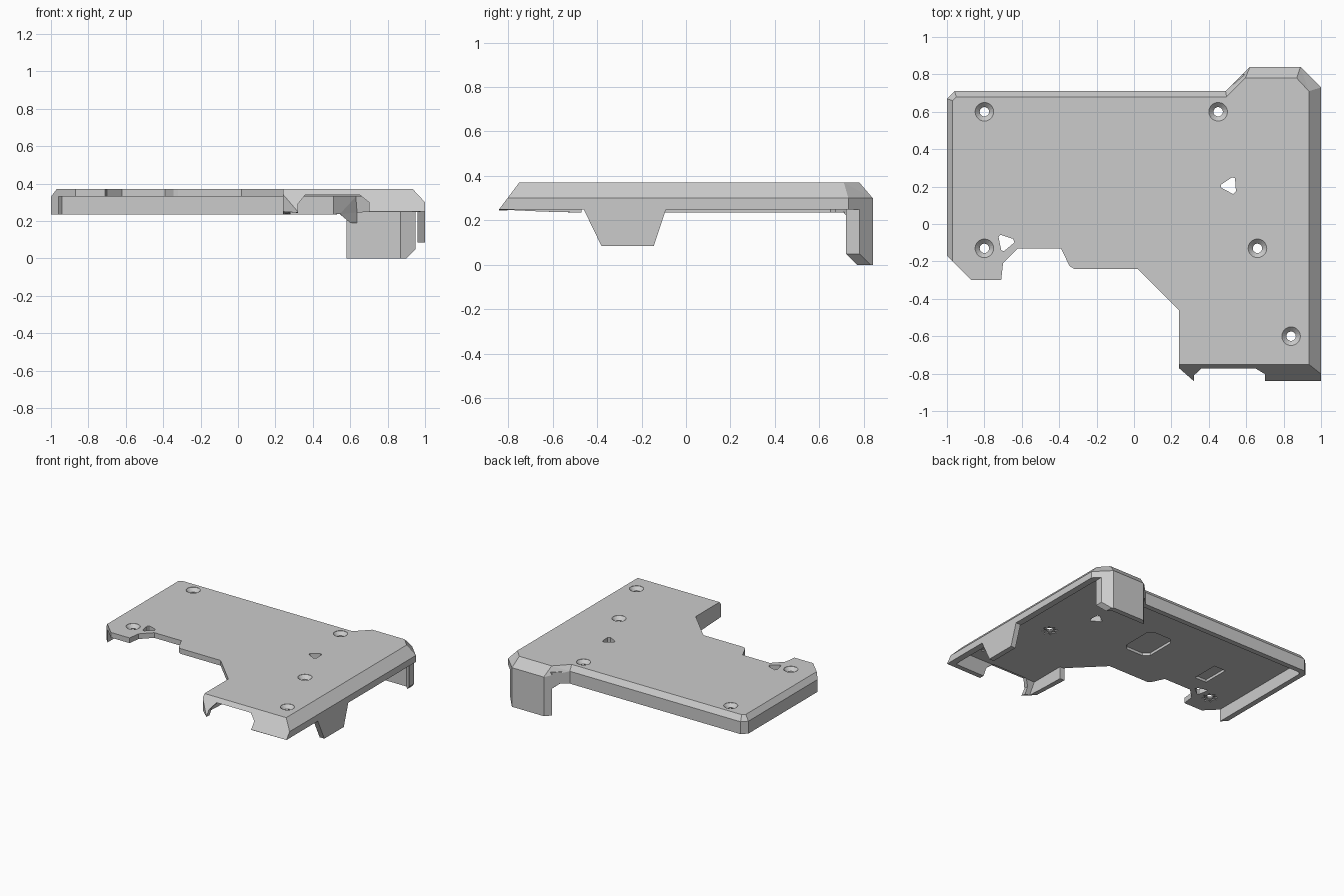
import bpy, bmesh, math
from mathutils import Vector, Matrix

cube = bpy.data.objects.get("Cube")
if cube:
    bpy.data.objects.remove(cube, do_unlink=True)

grey = bpy.data.materials.new("plain grey")
grey.use_nodes = True
grey.diffuse_color = (0.6, 0.6, 0.6, 1)
grey.node_tree.nodes["Principled BSDF"].inputs["Base Color"].default_value = (0.6, 0.6, 0.6, 1)


def finish(bm, name):
    bmesh.ops.recalc_face_normals(bm, faces=bm.faces)
    mesh = bpy.data.meshes.new(name)
    bm.to_mesh(mesh)
    bm.free()
    mesh.materials.append(grey)
    obj = bpy.data.objects.new(name, mesh)
    bpy.context.collection.objects.link(obj)
    return obj


def loft(rings):
    """Closed solid through rings with equal point counts."""
    bm = bmesh.new()
    vs = [[bm.verts.new(p) for p in ring] for ring in rings]
    n = len(vs[0])
    for a, b in zip(vs, vs[1:]):
        for i in range(n):
            j = (i + 1) % n
            bm.faces.new((a[i], a[j], b[j], b[i]))
    bm.faces.new(vs[0][::-1])
    bm.faces.new(vs[-1])
    bm.normal_update()
    bmesh.ops.recalc_face_normals(bm, faces=bm.faces)
    bmesh.ops.triangulate(bm, faces=bm.faces[:])
    return bm


def prism(plan, z0, z1):
    return loft([[(x, y, z) for x, y in plan] for z in (z0, z1)])


def slice_off(bm, point, normal):
    """Remove everything on the normal side of a plane and cap it."""
    res = bmesh.ops.bisect_plane(bm, geom=bm.verts[:] + bm.edges[:] + bm.faces[:],
                                 plane_co=point, plane_no=normal, clear_outer=True)
    edges = [e for e in res["geom_cut"] if isinstance(e, bmesh.types.BMEdge)]
    bmesh.ops.holes_fill(bm, edges=edges)


def cut(target, bm, name):
    cutter = finish(bm, name)
    cutter.hide_render = True
    mod = target.modifiers.new(name, "BOOLEAN")
    mod.operation, mod.solver, mod.object = "DIFFERENCE", "EXACT", cutter
    bpy.context.view_layer.objects.active = target
    bpy.ops.object.modifier_apply(modifier=name)
    bpy.data.objects.remove(cutter, do_unlink=True)


def same_plan(x, y):
    return (x, y, .235), (x, y, .33), (x, y, .37)


# Cover body: bottom, shoulder and top point of each corner
corners = [
    ((1, -.84, .25), (1, -.8025, .30), (.935, -.75, .37)),
    ((1, .73, .25), (1, .73, .30), (.935, .71, .37)),
    ((.89, .84, .25), (.89, .84, .30), (.87, .78, .37)),
    ((.62, .84, .25), (.62, .84, .30), (.595, .78, .37)),
    ((.49, .71, .235), (.49, .71, .33), (.495, .68, .37)),
    ((-.96, .71, .235), (-.96, .71, .33), (-.95, .68, .37)),
    ((-1, .67, .235), (-1, .67, .33), (-.97, .66, .37)),
    ((-1, -.17, .235), (-1, -.17, .33), (-.97, -.20, .37)),
]
front_edge = [(-.87, -.30), (-.71, -.30), (-.70, -.21), (-.62, -.13), (-.39, -.13),
              (-.345, -.225), (-.32, -.24), (.02, -.24), (.24, -.46)]
corners += [same_plan(x, y) for x, y in front_edge]
corners += [
    ((.24, -.77, .25), (.24, -.77, .343), (.24, -.75, .37)),
    ((.32, -.84, .245), (.32, -.84, .25), (.25, -.75, .37)),
]
body = finish(loft(list(zip(*corners))), "cover_body")

# Hollow underside, open along the front-left edge
low = [(.965, -.83), (.965, .715), (.875, .80), (.64, .80), (.51, .67), (-.94, .67),
       (-.96, .65), (-.96, -.6), (.2, -.6), (.2, -.47), (.28, -.47), (.28, -.83)]
high = [(.93, -.75), (.93, .70), (.86, .775), (.63, .775), (.51, .67), (-.94, .67),
        (-.96, .65), (-.96, -.6), (.2, -.6), (.2, -.47), (.28, -.47), (.28, -.75)]
cut(body, loft([[(x, y, .2) for x, y in low], [(x, y, .33) for x, y in high]]), "hollow")

# Opening in the sloped front lip
notch = [(.32, .2), (.32, .29), (.36, .34), (.65, .34), (.70, .30), (.70, .2)]
cut(body, loft([[(x, y, z) for x, z in notch] for y in (-1, -.745)]), "front_opening")


def round_ring(cx, cy, radii, z):
    n = len(radii)
    return [(cx + r * math.cos(i * math.tau / n), cy + r * math.sin(i * math.tau / n), z)
            for i, r in enumerate(radii)]


# Countersunk screw holes, each with a star-shaped relief underneath
for hx, hy in [(-.8, .6), (.45, .6), (-.8, -.13), (.66, -.13), (.84, -.6)]:
    profile = [(.025, .2), (.025, .343), (.05, .368), (.05, .4)]
    cut(body, loft([round_ring(hx, hy, [r] * 20, z) for r, z in profile]), "screw_hole")
    cut(body, loft([round_ring(hx, hy, [.06, .035] * 8, z) for z in (.3, .338)]), "star_relief")

# Triangular windows, one rotated copy of the other
window = [(-.04, .005), (.02, .045), (.035, .04), (.04, -.03), (.025, -.045), (-.04, -.01)]
for centre, turn in (((.505, .205), 0), ((-.69, -.105), math.radians(68))):
    spin = Matrix.Rotation(turn, 2)
    cut(body, prism([spin @ Vector(p) + Vector(centre) for p in window], .2, .4), "window")

# Shallow pockets in the underside
pocket = [(-.10, .06), (-.06, .02), (.08, .02), (.12, .06),
          (.12, .28), (.08, .32), (-.06, .32), (-.10, .28)]
cut(body, prism(pocket, .3, .35), "centre_pocket")
cut(body, prism([(-.64, .02), (-.54, .02), (-.54, .23), (-.64, .23)], .3, .35), "side_pocket")

# Corner guard wrapping the back
guard = prism([(.58, .80), (.62, .84), (.89, .84), (.95, .78), (.95, .72), (.87, .80)], 0, .25)
slice_off(guard, (.9, 0, 0), (1, 0, -1))
finish(guard, "corner_guard")

# Gusset beside the guard
gusset = prism([(.53, .75), (.58, .80), (.635, .797), (.55, .71)], .19, .33)
slice_off(gusset, (.54, 0, .24), (-.05, 0, -.06))
finish(gusset, "guard_gusset")

# Side tab
tab = [(-.46, .25), (-.38, .085), (-.145, .085), (-.09, .25)]
finish(loft([[(x, y, z) for y, z in tab] for x in (.96, 1)]), "side_tab")
